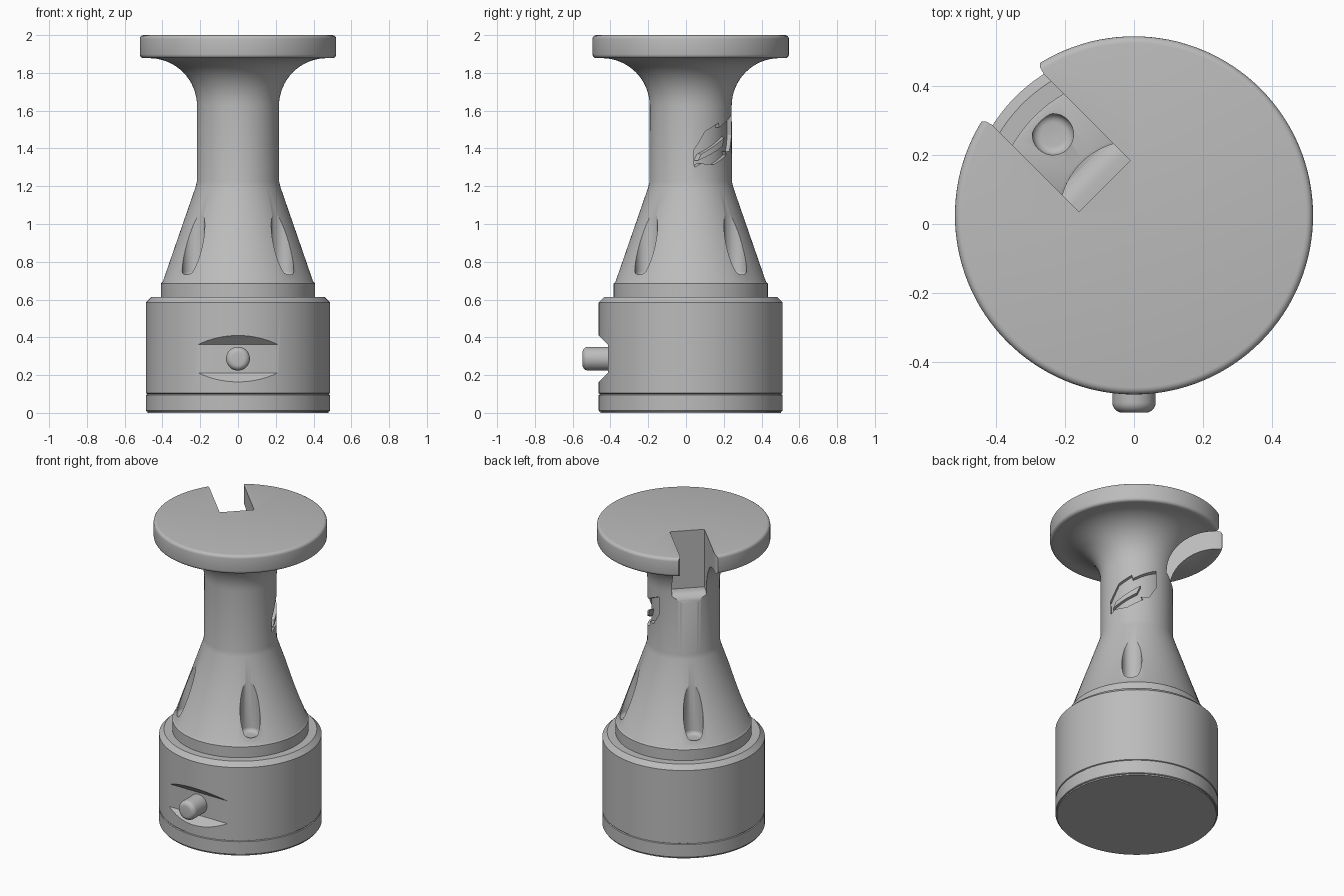
import bpy, bmesh, math
from mathutils import Matrix, Vector

cube = bpy.data.objects.get("Cube")
if cube:
    bpy.data.objects.remove(cube, do_unlink=True)

AXIS_Y = 0.025
S = math.sqrt(0.5)
AXIS = Vector((0, AXIS_Y, 0))
UP = Vector((0, 0, 1))
X = Vector((1, 0, 0))
SLOT_DIR = Vector((-S, S, 0))     # back right-hand diagonal
LEAF_DIR = Vector((S, S, 0))      # back left-hand diagonal

grey = bpy.data.materials.new("plain grey")
grey.use_nodes = True
COLOUR = (0.5, 0.5, 0.5, 1)
grey.diffuse_color = COLOUR
grey.node_tree.nodes["Principled BSDF"].inputs["Base Color"].default_value = COLOUR


def add_object(name, bm):
    bmesh.ops.recalc_face_normals(bm, faces=bm.faces)
    mesh = bpy.data.meshes.new(name)
    bm.to_mesh(mesh)
    bm.free()
    obj = bpy.data.objects.new(name, mesh)
    bpy.context.collection.objects.link(obj)
    mesh.materials.append(grey)
    return obj


def lathe(name, profile, steps, matrix):
    """Spin (radius, height) points about local z into a closed solid."""
    bm = bmesh.new()
    verts = [bm.verts.new((r, 0, z)) for r, z in profile]
    edges = [bm.edges.new(pair) for pair in zip(verts, verts[1:])]
    bmesh.ops.spin(bm, geom=verts + edges, cent=(0, 0, 0), axis=(0, 0, 1),
                   angle=math.tau, steps=steps, use_duplicate=False)
    bmesh.ops.remove_doubles(bm, verts=bm.verts, dist=1e-5)
    bm.transform(matrix)
    return add_object(name, bm)


def prism(name, points, origin, a, b, start, end):
    """Extrude a polygon drawn on axes a, b along their common normal."""
    n = a.cross(b)
    bm = bmesh.new()
    face = bm.faces.new([bm.verts.new(origin + a * p + b * q + n * start) for p, q in points])
    new = bmesh.ops.extrude_face_region(bm, geom=[face])["geom"]
    bmesh.ops.translate(bm, vec=n * (end - start),
                        verts=[v for v in new if isinstance(v, bmesh.types.BMVert)])
    return add_object(name, bm)


def cut(target, cutter, operation="DIFFERENCE"):
    mod = target.modifiers.new("cut", "BOOLEAN")
    mod.operation = operation
    mod.solver = "EXACT"
    mod.object = cutter
    bpy.context.view_layer.objects.active = target
    bpy.ops.object.modifier_apply(modifier=mod.name)
    bpy.data.objects.remove(cutter, do_unlink=True)


def arc(cx, cz, r, start, end, n):
    angles = [math.radians(start + (end - start) * i / n) for i in range(n + 1)]
    return [(cx + r * math.cos(t), cz + r * math.sin(t)) for t in angles]


# Turned body: base drum, collar, cone, neck, flare and top disc
profile = [(0, 0), (0.478, 0), (0.478, 0.008), (0.484, 0.008), (0.487, 0.012),
           (0.487, 0.095), (0.481, 0.098), (0.481, 0.101), (0.487, 0.104),
           (0.487, 0.585), (0.458, 0.614), (0.408, 0.614), (0.408, 0.685), (0.398, 0.695),
           (0.225, 1.195), (0.218, 1.225)]
profile += arc(0.47, 1.625, 0.253, 180, 90, 16)
profile += arc(0.5, 1.898, 0.02, -90, 0, 4) + arc(0.5, 1.98, 0.02, 0, 90, 4) + [(0, 2)]
body = lathe("body", profile, 128, Matrix.Translation(AXIS))

# Four round-bottomed flutes down the diagonals of the cone
flute = [(0, 0.725), (0.035, 0.725)] + arc(0.035, 0.75, 0.025, -90, 0, 5) + [(0.06, 1.15), (0, 1.15)]
for sx in (-1, 1):
    for sy in (-1, 1):
        place = Matrix.Translation(AXIS + Vector((sx * S, sy * S, 0)) * 0.333)
        cut(body, lathe("flute_cutter", flute, 32, place))

# Slot through the disc and flare, flaring at the mouth and ending on a rounded ledge
side = Vector((S, S, 0))
half = [(0.12, 0.105), (0.475, 0.105), (0.497, 0.111), (0.512, 0.127), (0.53, 0.16), (0.7, 0.16)]
plan = half + [(d, -w) for d, w in reversed(half)]
slot = prism("slot_cutter", plan, AXIS, SLOT_DIR, side, -2.2, -1.3)
ledge = [(0.1, 2.3), (0.1, 1.62), (0.15, 1.62)] + arc(0.15, 1.56, 0.06, 75, 15, 4) + \
        [(0.225, 1.54), (0.8, 1.54), (0.8, 2.3)]
cut(slot, prism("ledge_shape", ledge, AXIS, SLOT_DIR, UP, -0.4, 0.4), "INTERSECT")
cut(body, slot)

# Shallow leaf-shaped recess in the neck, with a raised sliver left standing
leaf = [(-0.14, 1.30), (-0.142, 1.39), (-0.09, 1.49), (-0.01, 1.535), (-0.005, 1.51),
        (0.13, 1.58), (0.135, 1.47), (0.09, 1.385), (0.045, 1.385), (0.055, 1.365),
        (-0.04, 1.315), (-0.11, 1.32)]
sliver = [(-0.125, 1.335), (-0.11, 1.37), (0.04, 1.46), (0.02, 1.41)]
leaf_cutter = prism("leaf_cutter", leaf, AXIS, SLOT_DIR, UP, 0.08, 0.3)
cut(leaf_cutter, prism("sliver", sliver, AXIS, SLOT_DIR, UP, 0.05, 0.4))
core = lathe("core", [(0, 1.2), (0.192, 1.2), (0.192, 1.7), (0, 1.7)], 128, Matrix.Translation(AXIS))
cut(leaf_cutter, core)
cut(body, leaf_cutter)

# Bevelled window in the front of the drum
window = [(-0.414, 0.212), (-0.414, 0.362), (-0.564, 0.512), (-0.564, 0.062)]
cut(body, prism("window_cutter", window, Vector(), Vector((0, 1, 0)), UP, -0.4, 0.4))

# Round-ended pin standing out of the window
pin_shape = [(0, 0.38), (0.063, 0.38)] + arc(0.033, 0.518, 0.03, 0, 90, 6) + [(0, 0.548)]
place = Matrix.Translation((0, 0, 0.287)) @ Matrix.Rotation(math.radians(90), 4, "X")
pin = lathe("pin", pin_shape, 48, place)

# Smooth shading with sharp edges kept
for obj in (body, pin):
    bpy.ops.object.select_all(action="DESELECT")
    obj.select_set(True)
    bpy.context.view_layer.objects.active = obj
    bpy.ops.object.shade_smooth_by_angle(angle=math.radians(28))
